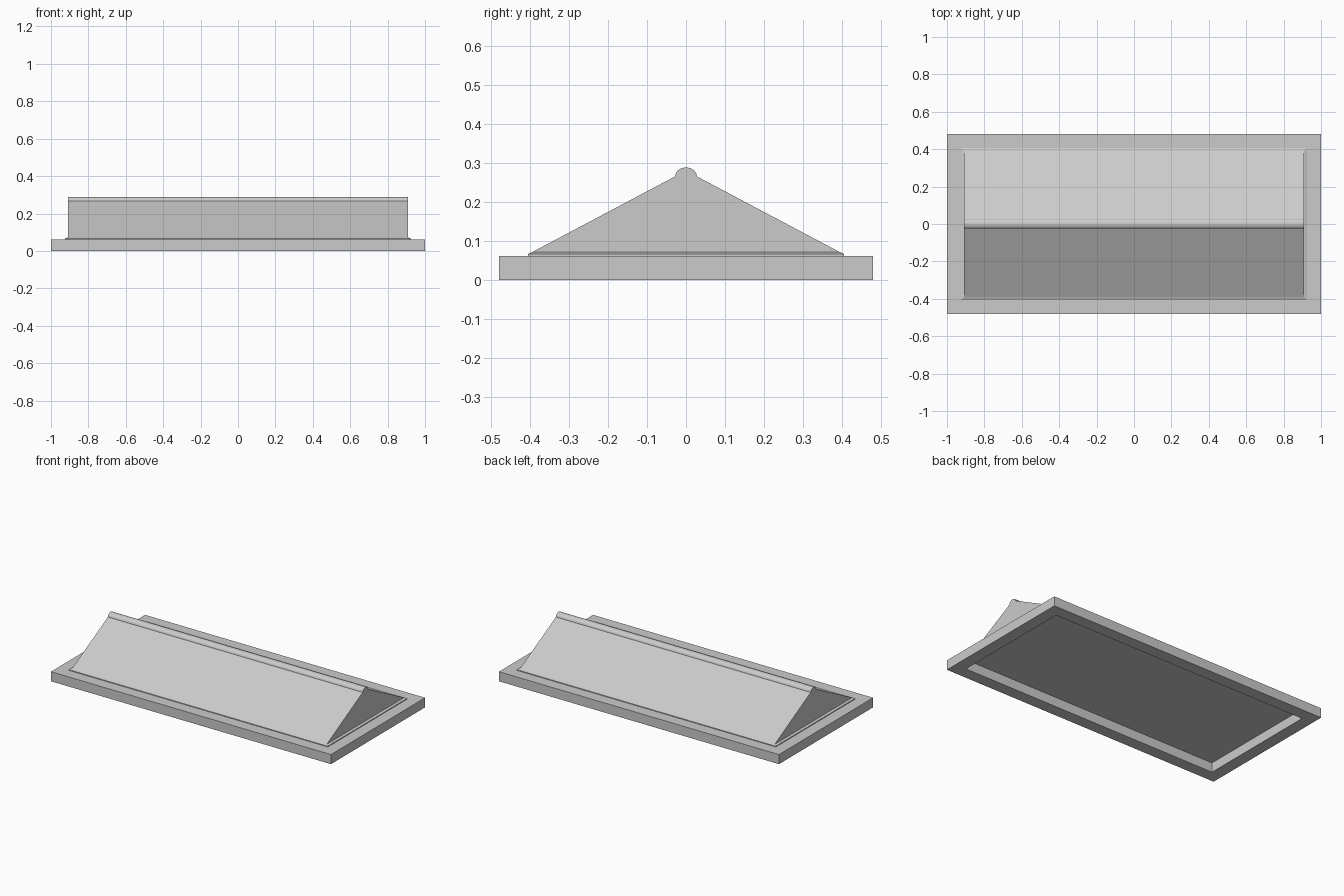
import bpy, bmesh, math

if "Cube" in bpy.data.objects:
    bpy.data.objects.remove(bpy.data.objects["Cube"])


def finish(bm, name):
    bmesh.ops.recalc_face_normals(bm, faces=bm.faces)
    me = bpy.data.meshes.new(name)
    bm.to_mesh(me)
    bm.free()
    ob = bpy.data.objects.new(name, me)
    bpy.context.collection.objects.link(ob)
    return ob


def rect_loop(bm, hx, hy, z):
    return [bm.verts.new((sx * hx, sy * hy, z))
            for sx, sy in ((-1, -1), (1, -1), (1, 1), (-1, 1))]


def bridge(bm, a, b):
    n = len(a)
    for i in range(n):
        j = (i + 1) % n
        bm.faces.new((a[i], a[j], b[j], b[i]))


def extrude_x(name, profile, hx):
    """Extrude a (y, z) profile from -hx to +hx."""
    bm = bmesh.new()
    a, b = ([bm.verts.new((x, y, z)) for y, z in profile] for x in (-hx, hx))
    bridge(bm, a, b)
    bm.faces.new(a)
    bm.faces.new(b)
    return finish(bm, name)


# Open rectangular base frame
bm = bmesh.new()
loops = [rect_loop(bm, *d) for d in ((1, 0.48, 0), (1, 0.48, 0.062),
                                     (0.922, 0.402, 0.062), (0.922, 0.402, 0))]
for i in range(4):
    bridge(bm, loops[i], loops[(i + 1) % 4])
finish(bm, "base_frame")

# Low chamfered curb closing the frame opening
bm = bmesh.new()
loops = [rect_loop(bm, *d) for d in ((0.925, 0.405, 0.061), (0.925, 0.405, 0.067),
                                     (0.911, 0.395, 0.072))]
bridge(bm, loops[0], loops[1])
bridge(bm, loops[1], loops[2])
bm.faces.new(loops[0])
bm.faces.new(loops[2])
finish(bm, "roof_curb")

# Pitched roof body with vertical gables
extrude_x("pitched_roof", [(-0.396, 0.071), (0.396, 0.071),
                           (0.028, 0.266), (-0.028, 0.266)], 0.91)

# Rounded ridge cap
arc = [(0.028 * math.cos(math.pi * i / 16), 0.265 + 0.024 * math.sin(math.pi * i / 16))
       for i in range(17)]
cap = extrude_x("ridge_cap", arc, 0.91)
bpy.context.view_layer.objects.active = cap
cap.select_set(True)
bpy.ops.object.shade_smooth_by_angle(angle=math.radians(30))
